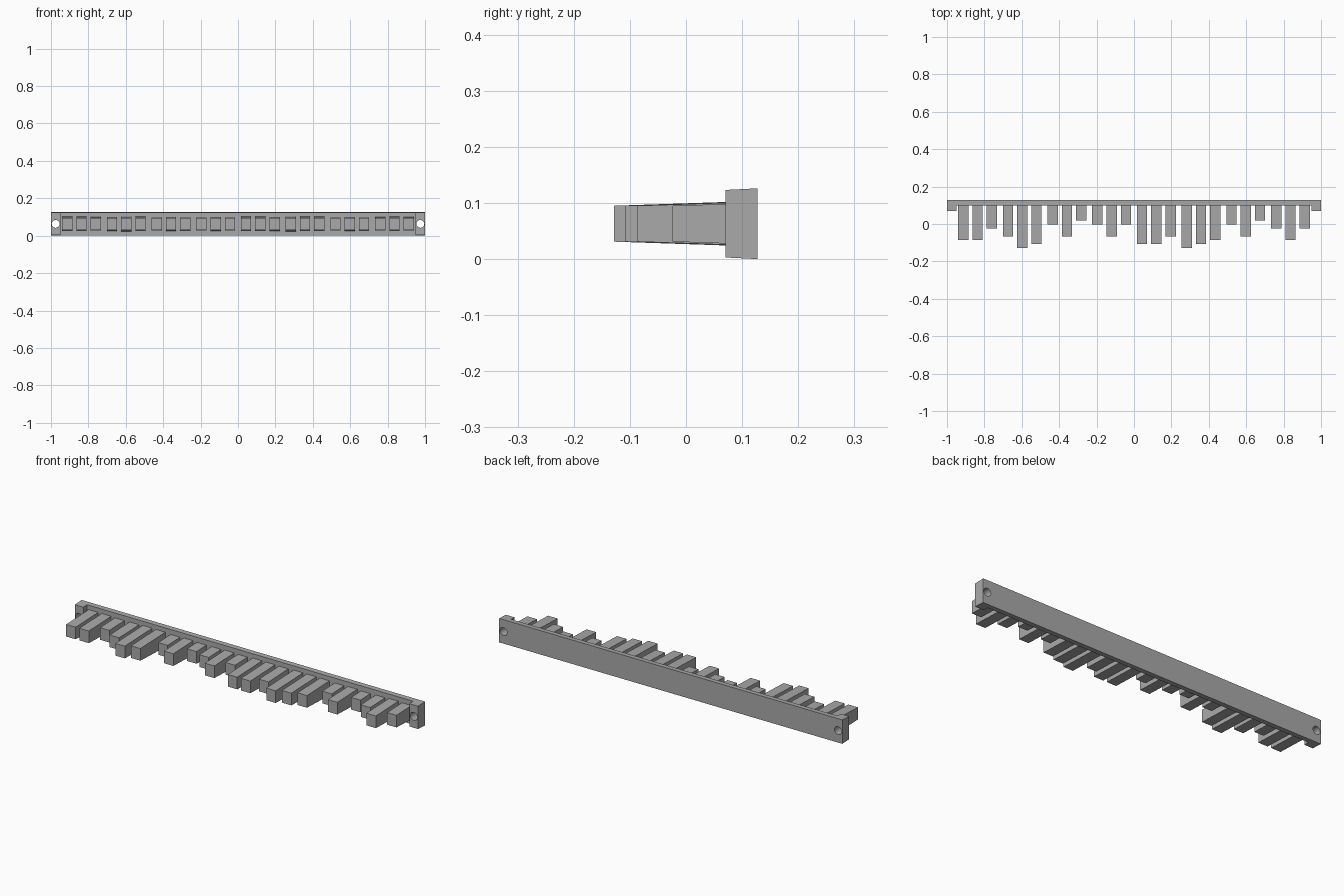
import bpy, bmesh
from mathutils import Matrix, Vector

if "Cube" in bpy.data.objects:
    bpy.data.objects.remove(bpy.data.objects["Cube"], do_unlink=True)

# Single grey material
grey = bpy.data.materials.new("plain grey")
grey.use_nodes = True
colour = (0.4, 0.4, 0.4, 1)
grey.diffuse_color = colour
grey.node_tree.nodes["Principled BSDF"].inputs["Base Color"].default_value = colour

MID_Z = 0.063
BACK, PLATE_FRONT, LUG_FRONT = 0.127, 0.1, 0.07


def prism(name, outline, half_height):
    """Extrude a plan outline about MID_Z; half_height(y) gives the draft."""
    bm = bmesh.new()
    rings = [[bm.verts.new((x, y, MID_Z + s * half_height(y))) for x, y in outline]
             for s in (-1, 1)]
    bm.faces.new(rings[0])
    bm.faces.new(rings[1])
    n = len(outline)
    for i in range(n):
        j = (i + 1) % n
        bm.faces.new((rings[0][i], rings[0][j], rings[1][j], rings[1][i]))
    bmesh.ops.recalc_face_normals(bm, faces=bm.faces)
    mesh = bpy.data.meshes.new(name)
    bm.to_mesh(mesh)
    bm.free()
    mesh.materials.append(grey)
    obj = bpy.data.objects.new(name, mesh)
    bpy.context.collection.objects.link(obj)
    return obj


# Back rail with a forward lug at each end
half_outline = [(1, BACK), (1, LUG_FRONT), (0.95, LUG_FRONT), (0.95, PLATE_FRONT)]
outline = half_outline + [(-x, y) for x, y in reversed(half_outline)]
rail = prism("back_rail", outline, lambda y: MID_Z - 0.05 * (BACK - y))

# Mounting holes through the lugs
bm = bmesh.new()
turn = Matrix.Rotation(1.5707963, 4, "X")
for x in (-0.975, 0.975):
    bmesh.ops.create_cone(bm, cap_ends=True, segments=16, radius1=0.021, radius2=0.021,
                          depth=0.3, matrix=Matrix.Translation(Vector((x, 0.1, MID_Z))) @ turn)
mesh = bpy.data.meshes.new("hole_cutter")
bm.to_mesh(mesh)
bm.free()
mesh.materials.append(grey)
cutter = bpy.data.objects.new("hole_cutter", mesh)
cutter.hide_render = True
bpy.context.collection.objects.link(cutter)
cut = rail.modifiers.new("holes", "BOOLEAN")
cut.operation = "DIFFERENCE"
cut.solver = "EXACT"
cut.object = cutter
bpy.context.view_layer.objects.active = rail
bpy.ops.object.modifier_apply(modifier=cut.name)
bpy.data.objects.remove(cutter, do_unlink=True)

# Teeth in groups of three; each digit is a length step
steps = "552476140141664765140252"
for i, step in enumerate(steps):
    group, place = divmod(i, 3)
    x = -0.8365 + 0.239 * group + 0.0765 * (place - 1)
    tip = 0.018 - 0.0209 * int(step)
    w = 0.0275
    prism(f"tooth_{i + 1}",
          [(x - w, tip), (x + w, tip), (x + w, PLATE_FRONT + 0.002), (x - w, PLATE_FRONT + 0.002)],
          lambda y: 0.032 + 0.034 * (y - tip))
